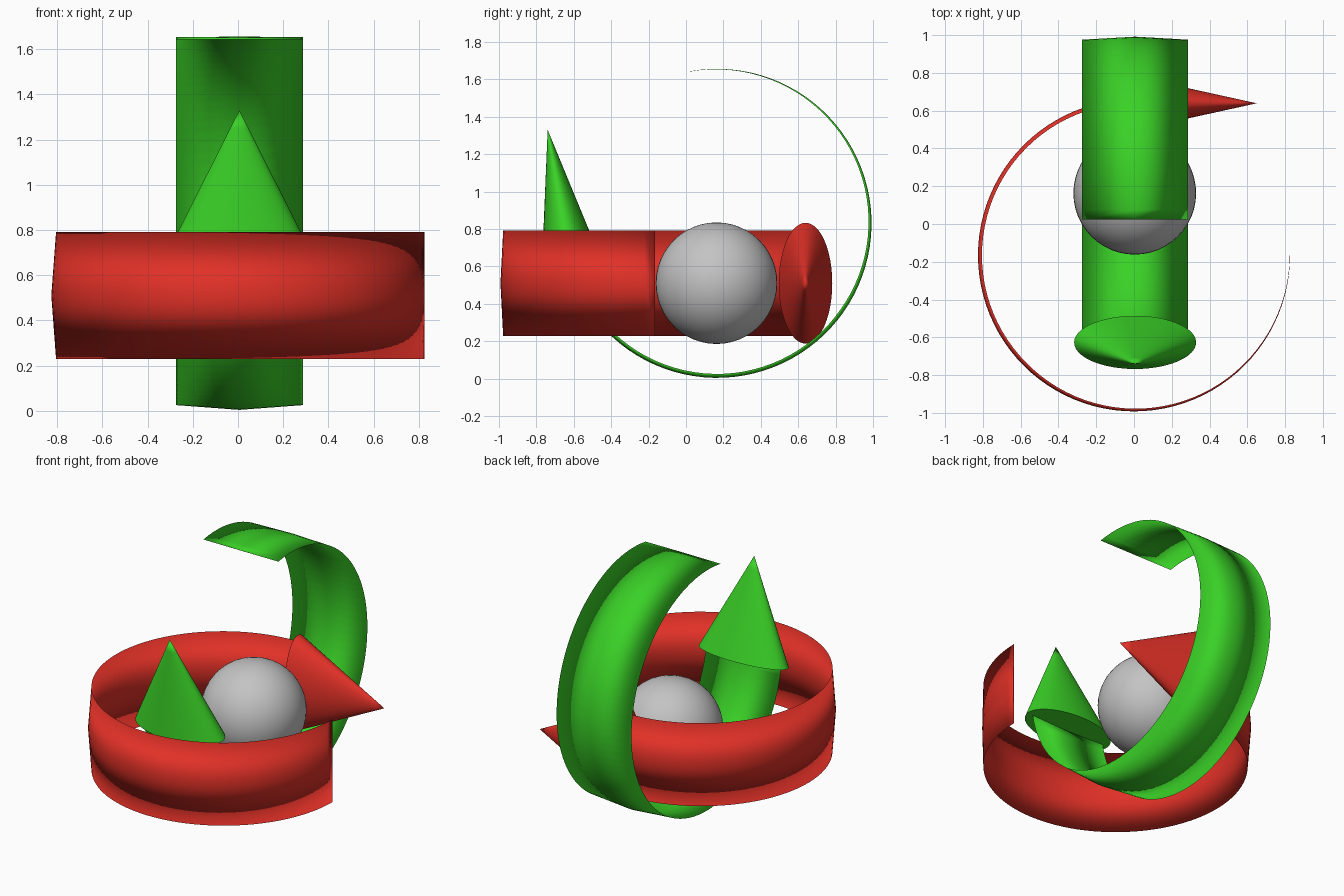
import bpy, bmesh, math
from mathutils import Vector

if "Cube" in bpy.data.objects:
    bpy.data.objects.remove(bpy.data.objects["Cube"])


def material(name, rgb):
    m = bpy.data.materials.new(name)
    m.diffuse_color = (*rgb, 1)
    m.use_nodes = True
    m.node_tree.nodes["Principled BSDF"].inputs["Base Color"].default_value = m.diffuse_color
    return m


def make_object(name, bm, mat):
    bmesh.ops.recalc_face_normals(bm, faces=bm.faces)
    me = bpy.data.meshes.new(name)
    for f in bm.faces:
        f.smooth = True
    bm.to_mesh(me)
    bm.free()
    me.materials.append(mat)
    ob = bpy.data.objects.new(name, me)
    bpy.context.collection.objects.link(ob)
    return ob


R, HALF, STEPS = 0.826, 0.281, 72


def curved_arrow(name, mat, centre, e1, e2, e3):
    """Thin ribbon swept 270 degrees about e3, ending in a flattened cone."""
    c, e1, e2, e3 = map(Vector, (centre, e1, e2, e3))

    def P(a, b, w):
        return c + e1 * a + e2 * b + e3 * w

    # ribbon: shallow V section that deepens along the sweep
    bm = bmesh.new()
    rings = []
    for i in range(STEPS + 1):
        k = i / STEPS
        t = math.radians(270) * k
        d = 0.001 + 0.02 * min(1, k * 2)
        section = [(R, 0), (R - d, HALF), (R - d * 0.5 - 0.001, 0), (R - d, -HALF)]
        rings.append([bm.verts.new(P(r * math.cos(t), -r * math.sin(t), w))
                      for r, w in section])
    for a, b in zip(rings, rings[1:]):
        for j in range(4):
            n = (j + 1) % 4
            bm.faces.new((a[j], a[n], b[n], b[j]))
    bm.faces.new(rings[0])
    bm.faces.new(rings[-1])
    make_object(name + "_ribbon", bm, mat)

    # arrow head: elliptical cone along the end tangent
    bm = bmesh.new()
    n = 48
    loops = []
    for k in range(8):
        s = 1 - k / 8
        loops.append([bm.verts.new(P(0.65 * k / 8,
                                     0.805 + 0.143 * s * math.cos(2 * math.pi * j / n),
                                     0.323 * s * math.sin(2 * math.pi * j / n)))
                      for j in range(n)])
    for a, b in zip(loops, loops[1:]):
        for j in range(n):
            bm.faces.new((a[j], a[(j + 1) % n], b[(j + 1) % n], b[j]))
    tip = bm.verts.new(P(0.65, 0.805, 0))
    for j in range(n):
        bm.faces.new((loops[-1][j], loops[-1][(j + 1) % n], tip))
    bm.faces.new(loops[0])
    head = make_object(name + "_head", bm, mat)
    bpy.context.view_layer.objects.active = head
    head.select_set(True)
    bpy.ops.object.shade_smooth_by_angle(angle=math.radians(50))
    head.select_set(False)


red = material("red", (0.75, 0.03, 0.02))
green = material("green", (0.042, 0.64, 0.02))
grey = material("grey", (0.55, 0.55, 0.55))

# horizontal arrow
curved_arrow("red_arrow", red, (0, -0.166, 0.51), (1, 0, 0), (0, 1, 0), (0, 0, 1))

# vertical arrow, turned ten degrees
s, k = math.sin(math.radians(10)), math.cos(math.radians(10))
curved_arrow("green_arrow", green, (0.006, 0.166, 0.83), (0, -s, k), (0, -k, -s), (1, 0, 0))

# central ball
bm = bmesh.new()
bmesh.ops.create_uvsphere(bm, u_segments=48, v_segments=24, radius=0.325)
bmesh.ops.translate(bm, verts=bm.verts, vec=(0.004, 0.163, 0.51))
make_object("ball", bm, grey)
